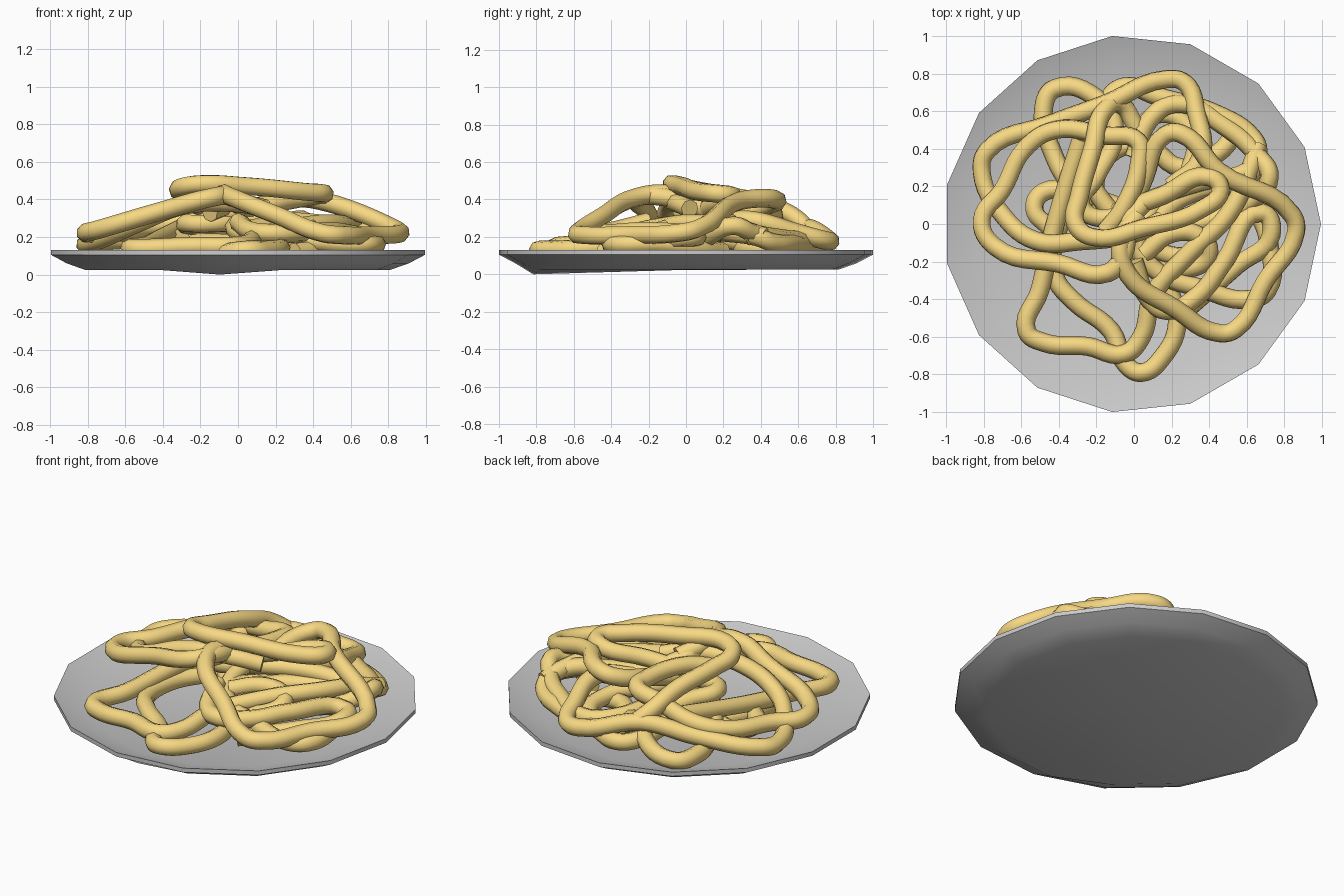
import bpy, bmesh
from math import cos, sin, pi

def material(name, color):
    m = bpy.data.materials.new(name)
    m.diffuse_color = color
    return m

# Plate: 15-sided rings from underside centre, around the rim, to the inner floor
SIDES = 15
CX = -0.011
profile = [(0.82, 0.025), (0.92, 0.06), (1.005, 0.105), (1.005, 0.13), (0.80, 0.06)]
bm = bmesh.new()
rings = []
for r, z in profile:
    rings.append([bm.verts.new((r * cos(2 * pi * i / SIDES) + CX, r * sin(2 * pi * i / SIDES), z))
                  for i in range(SIDES)])
rings[0][11].co.z = 0.0          # the one low corner at the front
for a, b in zip(rings, rings[1:]):
    for i in range(SIDES):
        j = (i + 1) % SIDES
        bm.faces.new((a[i], a[j], b[j], b[i]))
for ring, z in ((rings[0], 0.024), (rings[-1], 0.06)):
    c = bm.verts.new((CX, 0, z))
    for i in range(SIDES):
        bm.faces.new((ring[i], ring[(i + 1) % SIDES], c))
bmesh.ops.recalc_face_normals(bm, faces=bm.faces)
me = bpy.data.meshes.new("plate")
bm.to_mesh(me)
bm.free()
plate = bpy.data.objects.new("plate", me)
bpy.context.collection.objects.link(plate)
bpy.context.view_layer.objects.active = plate
plate.select_set(True)
bpy.ops.object.shade_smooth_by_angle(angle=0.6)

# Noodles: round tubes along smooth paths
noodle_mat = material("noodle_yellow", (0.93, 0.69, 0.23, 1))

def noodle(name, pts):
    cu = bpy.data.curves.new(name, 'CURVE')
    cu.dimensions = '3D'
    cu.bevel_depth = 0.05
    cu.bevel_resolution = 2
    cu.resolution_u = 6
    cu.use_fill_caps = True
    sp = cu.splines.new('BEZIER')
    sp.bezier_points.add(len(pts) - 1)
    for bp, p in zip(sp.bezier_points, pts):
        bp.co = p
        bp.handle_left_type = bp.handle_right_type = 'AUTO'
    cu.materials.append(noodle_mat)
    ob = bpy.data.objects.new(name, cu)
    bpy.context.collection.objects.link(ob)

# Top strand: left corner loop, up over the middle and round the right front loop
noodle("noodle_top_right", [
    (-0.15, -0.04, 0.33), (-0.06, 0.08, 0.36), (0.03, 0.33, 0.35), (0.02, 0.44, 0.34),
    (-0.15, 0.47, 0.31), (-0.42, 0.50, 0.26), (-0.58, 0.40, 0.23), (-0.70, 0.18, 0.22),
    (-0.81, 0.02, 0.22), (-0.74, -0.12, 0.24), (-0.4, -0.21, 0.34), (-0.14, -0.26, 0.41),
    (-0.06, -0.17, 0.42), (-0.02, 0.02, 0.38), (0.06, 0.12, 0.34)])
noodle("noodle_top_front", [
    (0.02, 0.05, 0.38), (-0.07, -0.10, 0.43), (-0.03, -0.27, 0.41), (0.22, -0.45, 0.31),
    (0.45, -0.58, 0.22), (0.54, -0.56, 0.21), (0.70, -0.30, 0.21), (0.86, -0.05, 0.22),
    (0.84, 0.05, 0.24), (0.45, 0.28, 0.39), (0.25, 0.48, 0.40), (0.16, 0.47, 0.38),
    (0.06, 0.25, 0.32), (-0.02, 0.0, 0.25), (0.05, -0.2, 0.2)])
# Summit strand: folds back on the right and turns at the left toward the back
noodle("noodle_summit", [
    (-0.10, 0.06, 0.31), (0.15, 0.15, 0.37), (0.40, 0.25, 0.42), (0.46, 0.18, 0.43),
    (0.36, 0.08, 0.44), (0.05, -0.02, 0.47), (-0.22, -0.07, 0.48), (-0.31, 0.0, 0.46),
    (-0.29, 0.15, 0.43), (-0.22, 0.40, 0.38), (-0.16, 0.60, 0.29), (-0.08, 0.64, 0.22),
    (0.02, 0.5, 0.18)])
# Back left strand with the rear corner
noodle("noodle_back_corner", [
    (0.20, 0.20, 0.27), (0.35, 0.34, 0.29), (0.33, 0.60, 0.22), (0.27, 0.75, 0.18),
    (0.17, 0.77, 0.18), (-0.15, 0.64, 0.25), (-0.45, 0.53, 0.2), (-0.78, 0.39, 0.17),
    (-0.81, 0.28, 0.16), (-0.70, 0.05, 0.20), (-0.52, -0.09, 0.28), (-0.28, -0.09, 0.37),
    (0.0, -0.05, 0.38), (0.15, 0.02, 0.35)])
# Front loops
noodle("noodle_front_left", [
    (-0.28, 0.45, 0.26), (-0.36, 0.2, 0.22), (-0.44, -0.08, 0.18), (-0.50, -0.35, 0.15),
    (-0.57, -0.57, 0.14), (-0.48, -0.63, 0.14), (-0.25, -0.65, 0.15), (-0.05, -0.69, 0.15),
    (0.04, -0.60, 0.16), (0.10, -0.38, 0.2), (0.30, -0.15, 0.25), (0.50, 0.05, 0.27), (0.62, 0.3, 0.24),
    (0.66, 0.42, 0.2)])
noodle("noodle_front", [
    (-0.18, 0.3, 0.12), (-0.32, 0.12, 0.12), (-0.42, -0.08, 0.12), (-0.42, -0.28, 0.11), (-0.32, -0.41, 0.11),
    (-0.12, -0.57, 0.1), (-0.04, -0.75, 0.12), (0.04, -0.79, 0.13), (0.15, -0.71, 0.13),
    (0.23, -0.52, 0.14), (0.16, -0.30, 0.15), (0.05, -0.1, 0.16), (-0.15, 0.1, 0.17), (-0.28, 0.3, 0.17)])
# Back loops
noodle("noodle_back_left", [
    (-0.30, 0.15, 0.2), (-0.42, 0.35, 0.14), (-0.48, 0.62, 0.12), (-0.42, 0.72, 0.12),
    (-0.20, 0.67, 0.16), (-0.10, 0.50, 0.2), (-0.20, 0.25, 0.25), (-0.28, 0.10, 0.27),
    (-0.18, 0.03, 0.27), (0.05, 0.12, 0.28), (0.35, 0.22, 0.28), (0.60, 0.28, 0.24), (0.68, 0.36, 0.2)])
noodle("noodle_back_right", [
    (-0.20, 0.4, 0.2), (-0.14, 0.66, 0.15), (-0.05, 0.73, 0.14), (0.12, 0.68, 0.15),
    (0.45, 0.58, 0.16), (0.63, 0.46, 0.17), (0.66, 0.38, 0.2), (0.60, 0.24, 0.22),
    (0.35, 0.18, 0.22), (0.15, 0.05, 0.21), (0.10, -0.1, 0.19), (0.22, -0.17, 0.18), (0.38, -0.14, 0.19)])
noodle("noodle_right", [
    (0.0, 0.35, 0.2), (0.08, 0.55, 0.19), (0.22, 0.64, 0.18), (0.48, 0.52, 0.19),
    (0.66, 0.36, 0.22), (0.72, 0.25, 0.26), (0.62, 0.12, 0.2), (0.40, 0.02, 0.16), (0.15, -0.02, 0.14),
    (-0.1, 0.1, 0.13), (-0.3, 0.16, 0.12), (-0.48, 0.17, 0.11), (-0.53, 0.08, 0.12), (-0.45, -0.02, 0.13)])
# Right front tangle
noodle("noodle_right_front", [
    (0.50, 0.2, 0.12), (0.66, 0.05, 0.14), (0.72, -0.12, 0.16), (0.71, -0.35, 0.16), (0.62, -0.40, 0.16),
    (0.35, -0.34, 0.18), (0.12, -0.25, 0.2), (0.02, -0.1, 0.22), (0.1, 0.08, 0.2), (0.3, 0.3, 0.17),
    (0.3, 0.5, 0.14), (0.12, 0.58, 0.12), (0.0, 0.45, 0.12)])
noodle("noodle_middle", [
    (0.0, -0.2, 0.28), (0.08, -0.40, 0.23), (0.17, -0.46, 0.22), (0.34, -0.38, 0.22),
    (0.48, -0.20, 0.23), (0.68, 0.06, 0.2), (0.73, -0.06, 0.19), (0.55, -0.22, 0.15), (0.3, -0.44, 0.12)])
noodle("noodle_coil", [
    (0.05, -0.16, 0.24), (0.2, -0.05, 0.26), (0.34, -0.06, 0.25), (0.40, -0.15, 0.23),
    (0.32, -0.23, 0.19), (0.15, -0.2, 0.15), (-0.05, -0.05, 0.12), (-0.2, 0.15, 0.12),
    (-0.15, 0.35, 0.13), (0.05, 0.42, 0.14), (0.25, 0.3, 0.14), (0.45, 0.38, 0.13), (0.55, 0.5, 0.12)])

# Bake the curves to meshes
bpy.ops.object.select_all(action='DESELECT')
for ob in bpy.context.collection.objects:
    if ob.type == 'CURVE':
        ob.select_set(True)
        bpy.context.view_layer.objects.active = ob
bpy.ops.object.convert(target='MESH')
bpy.ops.object.shade_smooth_by_angle(angle=1.0)
